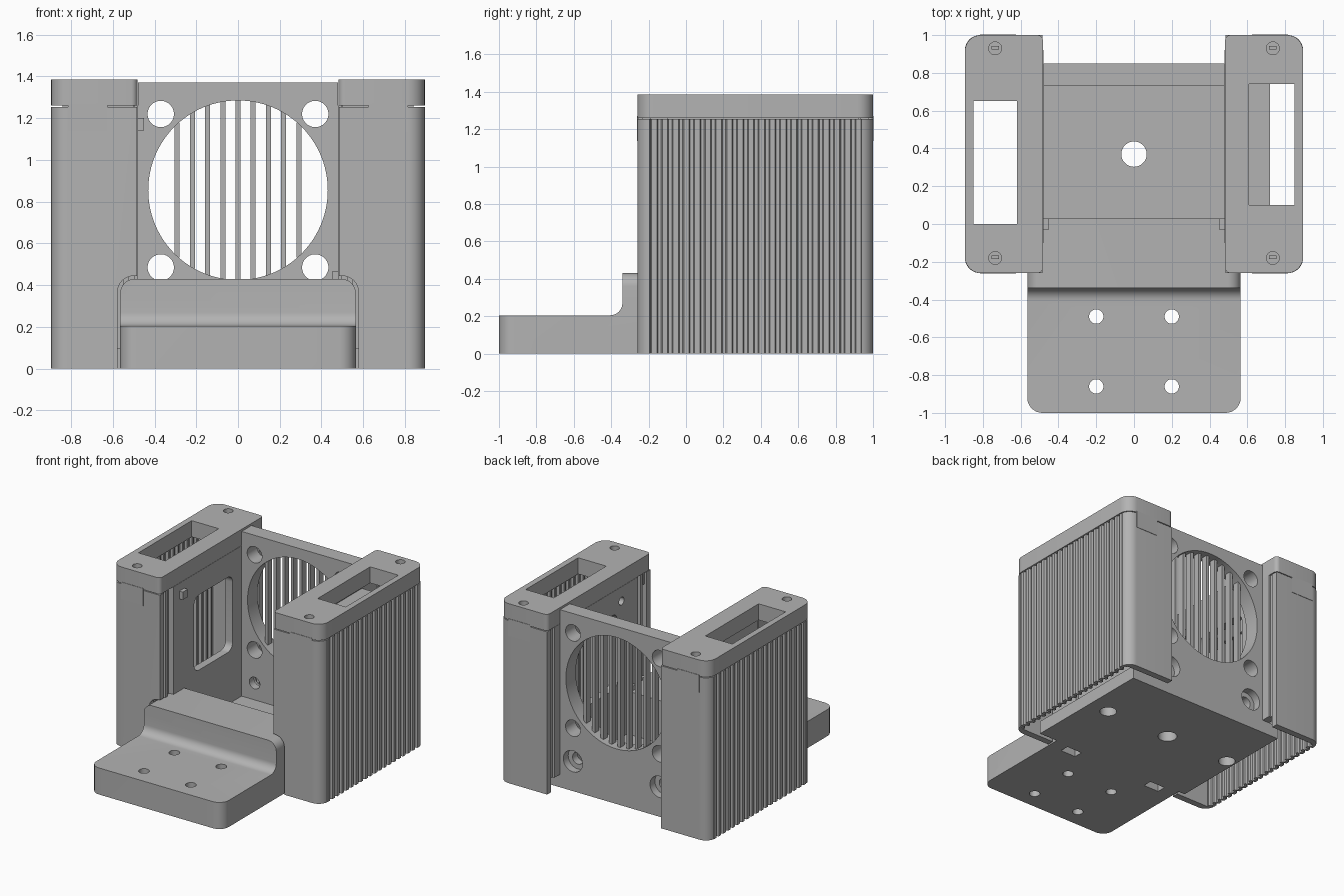
import bpy, bmesh, math
from mathutils import Vector

cube = bpy.data.objects.get("Cube")
if cube:
    bpy.data.objects.remove(cube, do_unlink=True)

grey = bpy.data.materials.new("plain_grey")
grey.use_nodes = True
COLOUR = (0.45, 0.45, 0.45, 1)
grey.diffuse_color = COLOUR
grey.node_tree.nodes["Principled BSDF"].inputs["Base Color"].default_value = COLOUR


def prism(name, pts, axis, lo, hi):
    """Extrude a 2D outline along an axis (the other two keep x, y, z order)."""
    def place(p, d):
        v = list(p)
        v.insert("xyz".index(axis), d)
        return Vector(v)
    bm = bmesh.new()
    face = bm.faces.new([bm.verts.new(place(p, lo)) for p in pts])
    ext = bmesh.ops.extrude_face_region(bm, geom=[face])
    move = place((0, 0), hi - lo)
    bmesh.ops.translate(bm, vec=move, verts=[v for v in ext["geom"] if isinstance(v, bmesh.types.BMVert)])
    bmesh.ops.recalc_face_normals(bm, faces=bm.faces)
    mesh = bpy.data.meshes.new(name)
    bm.to_mesh(mesh)
    bm.free()
    mesh.materials.append(grey)
    obj = bpy.data.objects.new(name, mesh)
    bpy.context.collection.objects.link(obj)
    return obj


def arc(cx, cy, r, a0, a1, n=8):
    return [(cx + r * math.cos(math.radians(a0 + (a1 - a0) * i / n)),
             cy + r * math.sin(math.radians(a0 + (a1 - a0) * i / n))) for i in range(n + 1)]


def rounded(x0, x1, y0, y1, r=(0, 0, 0, 0)):
    """Rectangle with radii for corners: low-low, high-low, high-high, low-high."""
    corners = [(x0, y0, 1, 1), (x1, y0, -1, 1), (x1, y1, -1, -1), (x0, y1, 1, -1)]
    pts = []
    for i, (x, y, sx, sy) in enumerate(corners):
        if r[i]:
            pts += arc(x + sx * r[i], y + sy * r[i], r[i], 180 + 90 * i, 270 + 90 * i)
        else:
            pts.append((x, y))
    return pts


def circle(cx, cy, r, n=48):
    return arc(cx, cy, r, 0, 360 * (n - 1) / n, n - 1)


def box(name, x0, x1, y0, y1, z0, z1):
    return prism(name, rounded(min(x0, x1), max(x0, x1), y0, y1), "z", z0, z1)


def boolean(obj, others, op="DIFFERENCE"):
    """Apply boolean operations and discard the helper objects."""
    for o in others:
        o.hide_render = True
        m = obj.modifiers.new("bool", "BOOLEAN")
        m.operation, m.solver, m.object = op, "EXACT", o
    dg = bpy.context.evaluated_depsgraph_get()
    dg.update()
    mesh = bpy.data.meshes.new_from_object(obj.evaluated_get(dg))
    obj.modifiers.clear()
    obj.data = mesh
    mesh.name = obj.name
    for o in others:
        bpy.data.objects.remove(o, do_unlink=True)


def mirror_pts(pts, s):
    return [(s * x, y) for x, y in pts]


# Base: mounting slab with filleted step, joined to the floor
step = [(-1, 0), (0.03, 0), (0.03, 0.43), (-0.34, 0.43)]
step += arc(-0.405, 0.27, 0.065, 0, -90) + [(-1, 0.205)]
base = prism("base", step, "x", -0.565, 0.565)
boolean(base, [prism("trim", rounded(-0.565, 0.565, -1, 0.1, (0.08, 0.08, 0, 0)), "z", -0.1, 1),
               prism("trim", rounded(-0.565, 0.565, -0.1, 0.43, (0, 0, 0.07, 0.07)), "y", -2, 1)], "INTERSECT")
boolean(base, [box("floor", -0.62, 0.72, -0.18, 0.85, 0, 0.1)], "UNION")
cuts = [prism("hole", circle(x, y, 0.038), "z", -0.1, 0.3) for x in (-0.2, 0.2) for y in (-0.86, -0.49)]
cuts += [prism("hole", circle(x, 0.37, r), "z", -0.1, 0.2) for x, r in ((-0.55, 0.06), (0, 0.067), (0.55, 0.06))]
cuts += [box("pocket", s * 0.32, s * 0.45, -0.27, -0.2, -0.1, 0.1) for s in (-1, 1)]
boolean(base, cuts)

# Back plate with fan opening, bolt holes and counterbores
back = box("back_plate", -0.48, 0.48, 0.73, 0.85, 0.1, 1.37)
cuts = [prism("opening", circle(0, 0.855, 0.43, 96), "y", 0.6, 1)]
for x in (-0.37, 0.37):
    cuts += [prism("hole", circle(x, z, 0.063), "y", 0.6, 1) for z in (0.485, 1.22)]
    cuts += [prism("hole", circle(x, 0.23, 0.045), "y", 0.6, 1),
             prism("counterbore", circle(x, 0.23, 0.082), "y", 0.79, 1)]
boolean(back, cuts)

# Guard bars across the fan opening
for i in range(-4, 5):
    x = i * 0.073
    h = math.sqrt(0.43 ** 2 - x * x) + 0.006
    box("guard_bar", x - 0.012, x + 0.012, 0.765, 0.815, 0.855 - h, 0.855 + h)

# Ribbed section of a side cover
PITCH, RIBS = 0.0575, 20
outer, inner = [], []
for i in range(RIBS):
    y = -0.19 + i * PITCH
    for dx, dy in ((0.018, 0), (0, 0.006), (0, 0.034), (0.018, 0.04)):
        outer.append((0.895 - dx, y + dy))
        inner.append((0.87 - dx, y + dy))
cover_outline = [(0.485, -0.26)] + arc(0.815, -0.18, 0.08, -90, -10) + outer
cover_outline += arc(0.815, 0.92, 0.08, 10, 90) + [(0.485, 1), (0.485, 0.95), (0.86, 0.95)]
cover_outline += inner[::-1] + [(0.86, -0.21), (0.485, -0.21)]

for s, side, slot in ((1, "left", (0.61, 0.85, 0.1, 0.74)), (-1, "right", (0.62, 0.85, 0, 0.65))):
    # Cover wrapped around the tower, notched for the base step
    cover = prism(side + "_cover", mirror_pts(cover_outline, s), "z", 0, 1.254)
    notch = prism("notch", rounded(-0.578, 0.578, -0.1, 0.445, (0, 0, 0.08, 0.08)), "y", -0.4, -0.1)
    boolean(cover, [notch])

    # Inner wall with rounded window and small pin hole
    wall = box(side + "_inner_wall", s * 0.48, s * 0.54, -0.1, 0.92, 0.1, 1.26)
    cuts = [prism("window", rounded(0.15, 0.62, 0.5, 1.08, (0.06,) * 4), "x", -1, 1)]
    if s > 0:
        cuts.append(prism("hole", circle(0.1, 1.15, 0.03), "x", -1, 1))
    boolean(wall, cuts)

    # Sliding rails between the wall and the cover ends
    for y in (-0.165, 0.925):
        box(side + "_rail", s * 0.495, s * 0.54, y - 0.012, y + 0.012, 0.1, 1.26)
    for y0, y1 in ((-0.21, -0.1), (0.92, 0.95)):
        box(side + "_rail_back", s * 0.525, s * 0.55, y0, y1, 0.03, 1.26)

    # Cap with slot and screw recesses
    cap = prism(side + "_cap", mirror_pts(rounded(0.482, 0.895, -0.26, 1, (0.03, 0.085, 0.085, 0.03)), s),
                "z", 1.26, 1.385)
    cuts = [box("slot", s * slot[0], s * slot[1], slot[2], slot[3], 1.1, 1.5)]
    cuts += [prism("recess", circle(s * 0.735, y, 0.034, 32), "z", 1.33, 1.5) for y in (-0.18, 0.93)]
    boolean(cap, cuts)
    for y in (-0.18, 0.93):
        box(side + "_screw_slot", s * 0.715, s * 0.755, y - 0.005, y + 0.012, 1.32, 1.35)

    # Cap tabs gripping the front and back of the cover
    for y0, y1 in ((-0.263, -0.23), (0.97, 1.003)):
        box(side + "_cap_tab", s * 0.625, s * 0.815, y0, y1, 1.137, 1.27)
    for y0, y1 in ((-0.235, -0.19), (0.93, 0.975)):
        box(side + "_cap_skirt", s * 0.5, s * 0.84, y0, y1, 1.16, 1.27)

# Ledge under the left slot
box("left_slot_ledge", 0.54, 0.72, 0.1, 0.74, 1.12, 1.2)

# Small locating tabs
box("right_locating_tab", -0.485, -0.45, -0.03, 0.03, 1.14, 1.2)
box("left_locating_tab", 0.45, 0.485, -0.03, 0.03, 0.42, 0.465)

# Smooth the round surfaces, keep hard edges sharp
for obj in bpy.context.scene.objects:
    if obj.type == "MESH" and obj.data.materials and obj.data.materials[0] == grey:
        obj.data.shade_smooth()
        obj.data.set_sharp_from_angle(angle=math.radians(30))
